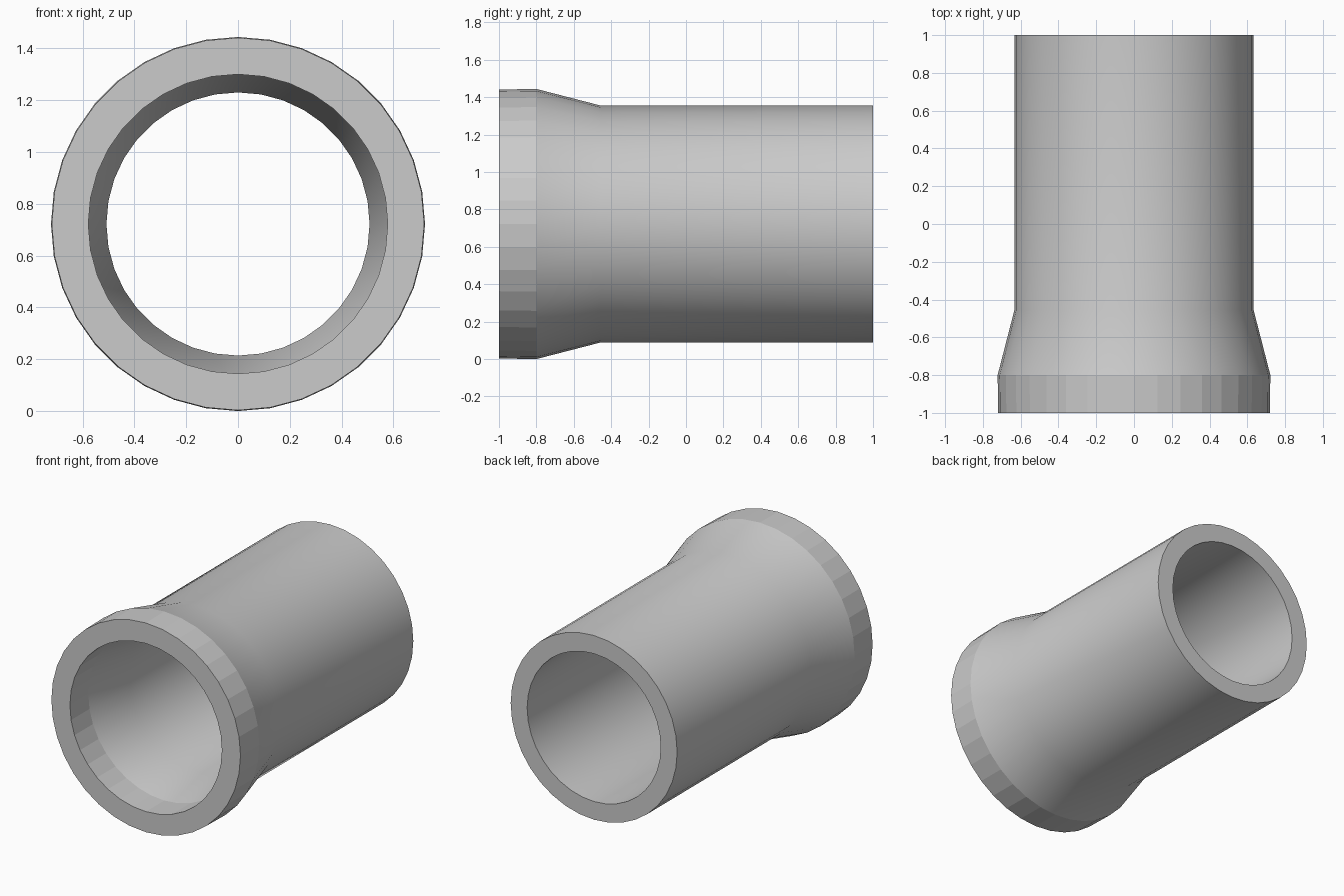
import bpy, bmesh
from math import sin, cos, pi

if "Cube" in bpy.data.objects:
    bpy.data.objects.remove(bpy.data.objects["Cube"])

SEG = 36
AXIS_Z = 0.722

# Closed wall profile as (y, radius): outside front to back, then inside back to front
PROFILE = [(-1.0, 0.719), (-0.8, 0.722), (-0.455, 0.633), (1.0, 0.633),
           (1.0, 0.508), (-0.455, 0.508), (-0.8, 0.578), (-1.0, 0.578)]
SMOOTH_STRIPS = {1, 2, 4, 5}      # tapers and bore; the collar bands stay faceted

bm = bmesh.new()
rings = [[bm.verts.new((r * cos(2 * pi * i / SEG), y, AXIS_Z + r * sin(2 * pi * i / SEG)))
          for i in range(SEG)] for y, r in PROFILE]

# Pipe wall: skin between neighbouring rings
for k, a in enumerate(rings):
    b = rings[(k + 1) % len(rings)]
    for i in range(SEG):
        j = (i + 1) % SEG
        f = bm.faces.new((a[i], a[j], b[j], b[i]))
        f.smooth = k in SMOOTH_STRIPS
bmesh.ops.recalc_face_normals(bm, faces=bm.faces[:])

# Crisp edges at the pipe ends and where the collar meets the taper
for e in bm.edges:
    if len({f.smooth for f in e.link_faces}) > 1:
        e.smooth = False

mesh = bpy.data.meshes.new("flared_pipe")
bm.to_mesh(mesh)
bm.free()
pipe = bpy.data.objects.new("flared_pipe", mesh)
bpy.context.collection.objects.link(pipe)
